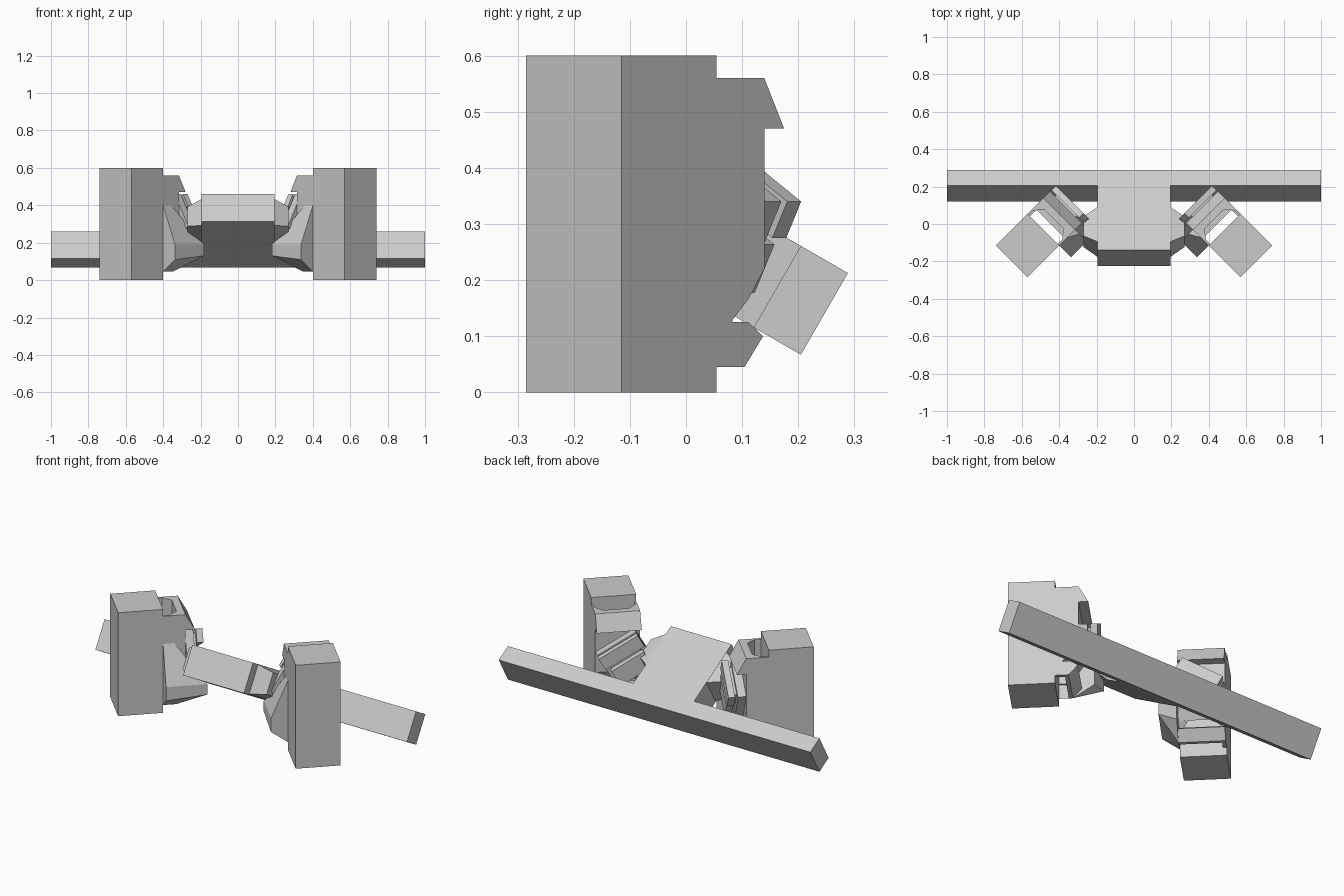
import bpy, bmesh
from mathutils import Vector

cube = bpy.data.objects.get("Cube")
if cube:
    bpy.data.objects.remove(cube)

grey = bpy.data.materials.new("plain_grey")
grey.use_nodes = True
grey.diffuse_color = (0.6, 0.6, 0.6, 1)
grey.node_tree.nodes["Principled BSDF"].inputs["Base Color"].default_value = (0.6, 0.6, 0.6, 1)

LEG = Vector((-0.57, -0.115, 0))
R = 0.5 ** 0.5


def solid(name, hulls, mirror=False):
    """One flat-shaded object made of convex solids, optionally mirrored in x."""
    mesh = bpy.data.meshes.new(name)
    bm = bmesh.new()
    for points in hulls:
        part = bmesh.new()
        for p in points:
            part.verts.new(p)
        bmesh.ops.convex_hull(part, input=part.verts)
        loose = [v for v in part.verts if not v.link_faces]
        bmesh.ops.delete(part, geom=loose, context='VERTS')
        bmesh.ops.dissolve_limit(part, angle_limit=0.01, verts=part.verts, edges=part.edges)
        bmesh.ops.recalc_face_normals(part, faces=part.faces)
        temp = bpy.data.meshes.new("temp")
        part.to_mesh(temp)
        part.free()
        bm.from_mesh(temp)
        bpy.data.meshes.remove(temp)
    bm.to_mesh(mesh)
    bm.free()
    mesh.materials.append(grey)
    obj = bpy.data.objects.new(name, mesh)
    bpy.context.collection.objects.link(obj)
    if mirror:
        obj.modifiers.new("mirror", 'MIRROR')
    return obj


def at_leg(u, v, z):
    """Leg frame: u points inward and back, v outward and back."""
    return LEG + Vector(((u - v) * R, (u + v) * R, z))


def on_plate(x, s, t):
    """Tilted plate frame: s runs down the slope, t through the thickness."""
    return Vector((x, -0.14 + 0.866 * s - 0.5 * t, 0.46 - 0.5 * s - 0.866 * t))


def box(frame, a, b, c):
    return [frame(i, j, k) for i in a for j in b for k in c]


def wrist(u, v, w):
    """Leg frame turned to follow the plate slope."""
    return at_leg(u, -0.09 + 0.866 * v - 0.5 * w, 0.46 - 0.5 * v - 0.866 * w)


# Tilted T-shaped body
THICK = (0, 0.168)
solid("centre_plate", [box(on_plate, (-0.195, 0.195), (0, 0.398), THICK)])
solid("rear_bar", [box(on_plate, (-1, 1), (0.398, 0.495), THICK)])

# Upright legs, turned by 45 degrees
solid("leg", [box(at_leg, (-0.12, 0.12), (-0.12, 0.12), (0, 0.6))], True)


# Open bracket: wall, hook and two tapered cheeks
def column(outline):
    pts = []
    for u, v in outline:
        low = 0.125 + max(0, u - 0.17) * 1.36
        pts += [at_leg(u, v, low), at_leg(u, v, 0.56)]
    return pts


SIDES = (-0.12, 0.12)
wall = [at_leg(u, v, z) for v in SIDES
        for u, z in ((0.2, 0.56), (0.24, 0.56), (0.24, 0.22), (0.2, 0.166))]
hook = [at_leg(u, v, z) for v in SIDES
        for u, z in ((0.24, 0.56), (0.29, 0.47), (0.24, 0.47))]
parts = [wall, hook]
for k in (-1, 1):
    parts.append(column([(0.12, k * 0.11), (0.12, k * 0.12), (0.16, k * 0.12), (0.16, k * 0.11)]))
    parts.append(column([(0.155, k * 0.11), (0.155, k * 0.12), (0.2, k * 0.12), (0.2, k * 0.07)]))
solid("leg_bracket", parts, True)

# Lower lip under the bracket
solid("lower_lip", [[at_leg(u, v, z) for v in (-0.12, 0.12)
                     for u, z in ((0.17, 0.045), (0.19, 0.045), (0.237, 0.1), (0.2, 0.125), (0.17, 0.125))],
                    box(at_leg, (0.12, 0.18), (0.1, 0.12), (0.045, 0.125))], True)

# Flared guard on the front inner side
solid("flared_guard", [[at_leg(*p) for p in (
    (0.12, -0.12, 0.4), (0.18, -0.12, 0.4), (0.12, -0.21, 0.19), (0.34, -0.21, 0.19),
    (0.34, -0.21, 0.13), (0.12, -0.21, 0.11), (0.12, -0.12, 0.045), (0.19, -0.12, 0.045),
    (0.3, -0.12, 0.12), (0.3, -0.12, 0.22))]], True)

# Layered connector behind the bracket
solid("connector", [box(wrist, (0.24, 0.285), (0, 0.24), (0, 0.2)),
                    box(wrist, (0.285, 0.3), (0.03, 0.21), (0.02, 0.18)),
                    box(wrist, (0.3, 0.335), (0, 0.24), (0, 0.075)),
                    box(wrist, (0.3, 0.335), (0.02, 0.22), (0.1, 0.2))], True)

# Tapered joint on each edge of the plate
solid("side_joint", [box(on_plate, (-0.19,), (0.05, 0.27), (0, 0.165))
                     + box(on_plate, (-0.27,), (0.1, 0.22), (0.02, 0.14))], True)
